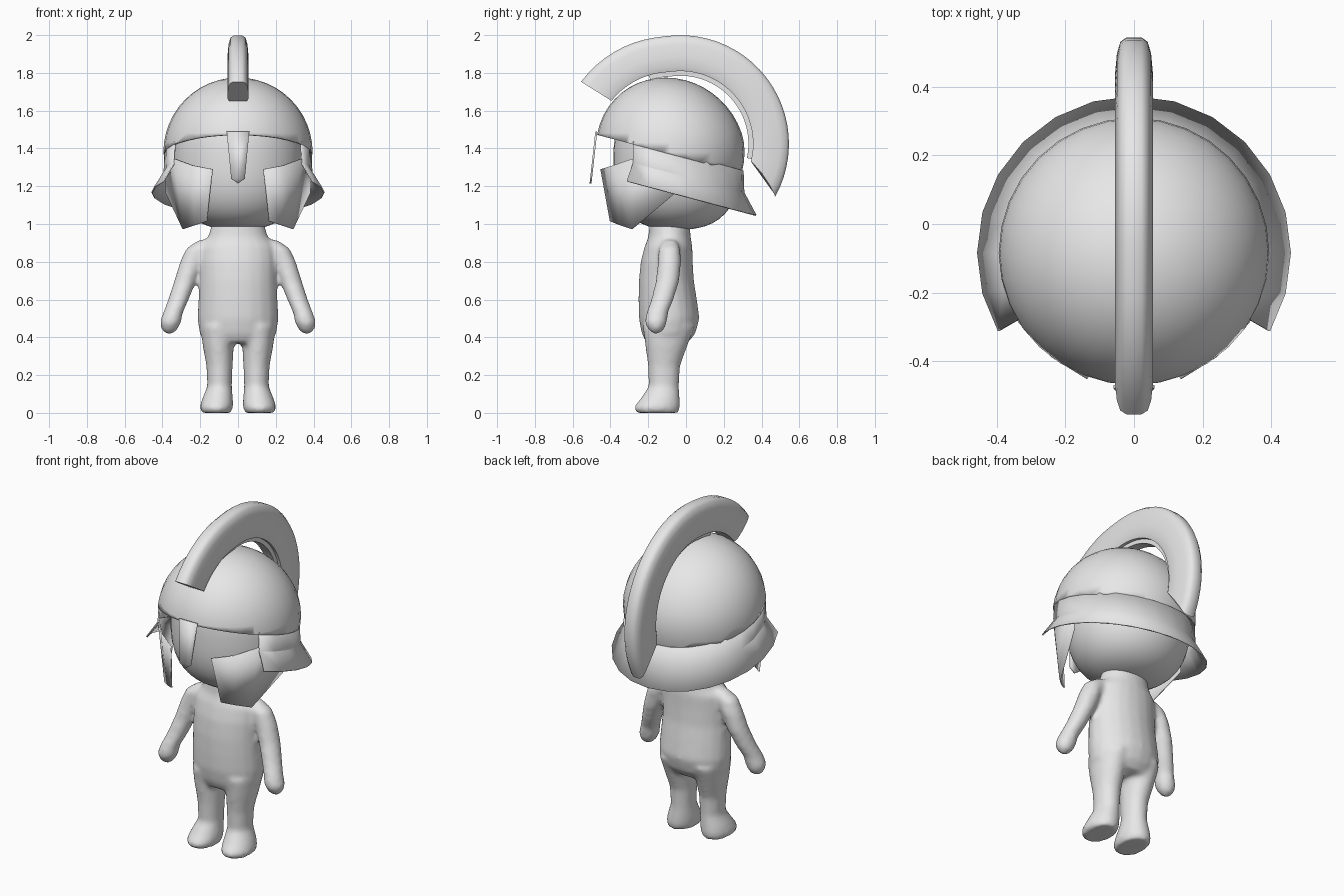
import bpy
import bmesh
from math import sin, cos, pi, radians
from mathutils import Vector, Matrix

default_cube = bpy.data.objects.get("Cube")
if default_cube:
    bpy.data.objects.remove(default_cube, do_unlink=True)

COLOUR = (0.8, 0.8, 0.8, 1.0)
material = bpy.data.materials.new("light_grey")
material.use_nodes = True
material.diffuse_color = COLOUR
material.node_tree.nodes["Principled BSDF"].inputs["Base Color"].default_value = COLOUR


def make_object(name, bm, angle=35):
    bmesh.ops.recalc_face_normals(bm, faces=bm.faces)
    mesh = bpy.data.meshes.new(name)
    bm.to_mesh(mesh)
    bm.free()
    mesh.materials.append(material)
    obj = bpy.data.objects.new(name, mesh)
    bpy.context.collection.objects.link(obj)
    bpy.ops.object.select_all(action='DESELECT')
    obj.select_set(True)
    bpy.context.view_layer.objects.active = obj
    bpy.ops.object.shade_smooth_by_angle(angle=radians(angle))
    return obj


def add_thickness(obj, thickness, offset=0.0):
    solid = obj.modifiers.new("Thickness", 'SOLIDIFY')
    solid.thickness = thickness
    solid.offset = offset


def bridge(bm, rows, closed):
    """Join rows of points with quads; closed rows also get end caps."""
    rows = [[bm.verts.new(p) for p in row] for row in rows]
    count = len(rows[0])
    for a, b in zip(rows, rows[1:]):
        for i in range(count if closed else count - 1):
            j = (i + 1) % count
            bm.faces.new((a[i], a[j], b[j], b[i]))
    if closed:
        bm.faces.new(rows[0][::-1])
        bm.faces.new(rows[-1])


def add_limb(bm, rings, side=1, sides=20):
    """Stack of ellipses, each given as height, x range and y range."""
    rows = []
    for z, x0, x1, y0, y1 in rings:
        centre = Vector((side * (x0 + x1) / 2, (y0 + y1) / 2, z))
        rows.append([centre + Vector(((x1 - x0) / 2 * cos(2 * pi * i / sides),
                                      (y1 - y0) / 2 * sin(2 * pi * i / sides), 0))
                     for i in range(sides)])
    bridge(bm, rows, True)


# Body: torso, legs and arms fused into one smooth skin
torso = [(.37, .16, -.21, .01), (.42, .205, -.235, .05), (.5, .215, -.25, .072),
         (.6, .21, -.252, .058), (.7, .205, -.25, .042), (.8, .205, -.24, .036),
         (.88, .2, -.22, .034), (.93, .16, -.2, .025), (1.03, .13, -.19, .02)]
leg = [(.46, .02, .2, -.23, .05), (.36, .022, .188, -.217, .01),
       (.25, .028, .168, -.202, -.03), (.14, .032, .163, -.198, -.037),
       (.07, .026, .192, -.245, -.032), (.03, .026, .203, -.278, -.03),
       (0, .035, .195, -.265, -.04)]
arm = [(.915, .12, .21, -.12, -.05), (.87, .15, .275, -.145, -.03),
       (.8, .18, .307, -.15, -.025), (.7, .22, .338, -.16, -.035),
       (.6, .26, .37, -.185, -.065), (.53, .292, .397, -.21, -.095),
       (.48, .3, .415, -.22, -.1), (.44, .32, .405, -.2, -.115),
       (.42, .345, .385, -.18, -.14)]
bm = bmesh.new()
add_limb(bm, [(z, -w, w, y0, y1) for z, w, y0, y1 in torso])
for side in (-1, 1):
    add_limb(bm, leg, side)
    add_limb(bm, arm, side)
body = make_object("body", bm)
remesh = body.modifiers.new("Fuse", 'REMESH')
remesh.mode = 'VOXEL'
remesh.voxel_size = 0.014
remesh.use_smooth_shade = True
smooth = body.modifiers.new("Soften", 'SMOOTH')
smooth.factor = 0.5
smooth.iterations = 8

# Head: rounded, slightly boxy ball
bm = bmesh.new()
bmesh.ops.create_uvsphere(bm, u_segments=40, v_segments=28, radius=1)
for v in bm.verts:
    flat = (v.co.x ** 2 + v.co.y ** 2) ** 0.5
    size = (flat ** 2.6 + abs(v.co.z) ** 2.6) ** (1 / 2.6)
    v.co = Vector((v.co.x * .345, v.co.y * .335, v.co.z * .36)) / size
    v.co += Vector((0, -.05, 1.33))
make_object("head", bm)

# Helmet dome: ball cut by the tilted brim plane
HELMET_Y = -.085
SLOPE = -.265


def tilted(height, y):
    return height + SLOPE * (y - HELMET_Y)


bm = bmesh.new()
bmesh.ops.create_uvsphere(bm, u_segments=32, v_segments=24, radius=.395,
                          matrix=Matrix.Translation((0, HELMET_Y, 1.38)))
bmesh.ops.bisect_plane(bm, geom=bm.verts[:] + bm.edges[:] + bm.faces[:],
                       plane_co=(0, HELMET_Y, 1.37), plane_no=(0, -SLOPE, 1),
                       clear_inner=True)
for v in bm.verts:
    v.co.y -= .07 * max(0, v.co.z - 1.45)
dome = make_object("helmet_dome", bm)
add_thickness(dome, .015, -1)

# Neck guard: upright band with a flared skirt, open at the face
rows = []
for height, radius in ((1.385, .386), (1.27, .39), (1.166, .455)):
    row = []
    for i in range(17):
        a = radians(-30 + 240 * i / 16)
        y = HELMET_Y + radius * sin(a)
        row.append((radius * cos(a), y, tilted(height, y)))
    rows.append(row)
bm = bmesh.new()
bridge(bm, rows, False)
add_thickness(make_object("neck_guard", bm, 30), .008)

# Cheek guards: folded plates on both sides of the face
cheek_top = [(.135, -.45, 1.29), (.24, -.385, 1.31), (.335, -.285, 1.345), (.385, -.06, 1.26)]
cheek_bottom = [(.165, -.4, 1.015), (.225, -.35, .995), (.29, -.285, .973), (.38, -.055, 1.165)]
for name, side in (("left_cheek_guard", 1), ("right_cheek_guard", -1)):
    bm = bmesh.new()
    bridge(bm, [[(side * x, y, z) for x, y, z in row]
                for row in (cheek_top, cheek_bottom)], False)
    add_thickness(make_object(name, bm, 20), .008)

# Nose guard: tapered plate hanging from the brim
outline = [(-.06, 1.49), (.06, 1.49), (.036, 1.24), (0, 1.215), (-.036, 1.24)]
bm = bmesh.new()
bm.faces.new([bm.verts.new((x, -.475 - .11 * (1.49 - z), z)) for x, z in outline])
add_thickness(make_object("nose_guard", bm), .01)

# Crest: cross-section swept over the helmet, with a slanted rear end
ARC_Y, ARC_Z = -.03, 1.4245


def sweep_arc(name, section, start, end, slant=0, steps=32):
    rows = []
    for k in range(steps + 1):
        t = k / steps
        row = []
        for half, depth in section:
            begin = start - slant * depth
            degrees = begin + (end - begin) * t
            lift = .045 * max(0, (degrees - 100) / 48)
            radius = .385 + .19 * depth + lift
            a = radians(degrees)
            row.append((half, ARC_Y + radius * cos(a), ARC_Z + radius * sin(a)))
        rows.append(row)
    bm = bmesh.new()
    bridge(bm, rows, True)
    return make_object(name, bm, 40)


half_section = [(.048, 0), (.056, .12), (.056, .4), (.05, .75), (.04, .93), (.022, 1)]
section = half_section + [(-x, d) for x, d in reversed(half_section)]
sweep_arc("crest", section, -14, 148, slant=15)

# Crest holder: thin rail between crest and dome
rail = [(.03, -.13), (.03, .1), (-.03, .1), (-.03, -.13)]
sweep_arc("crest_holder", rail, -12, 115)
